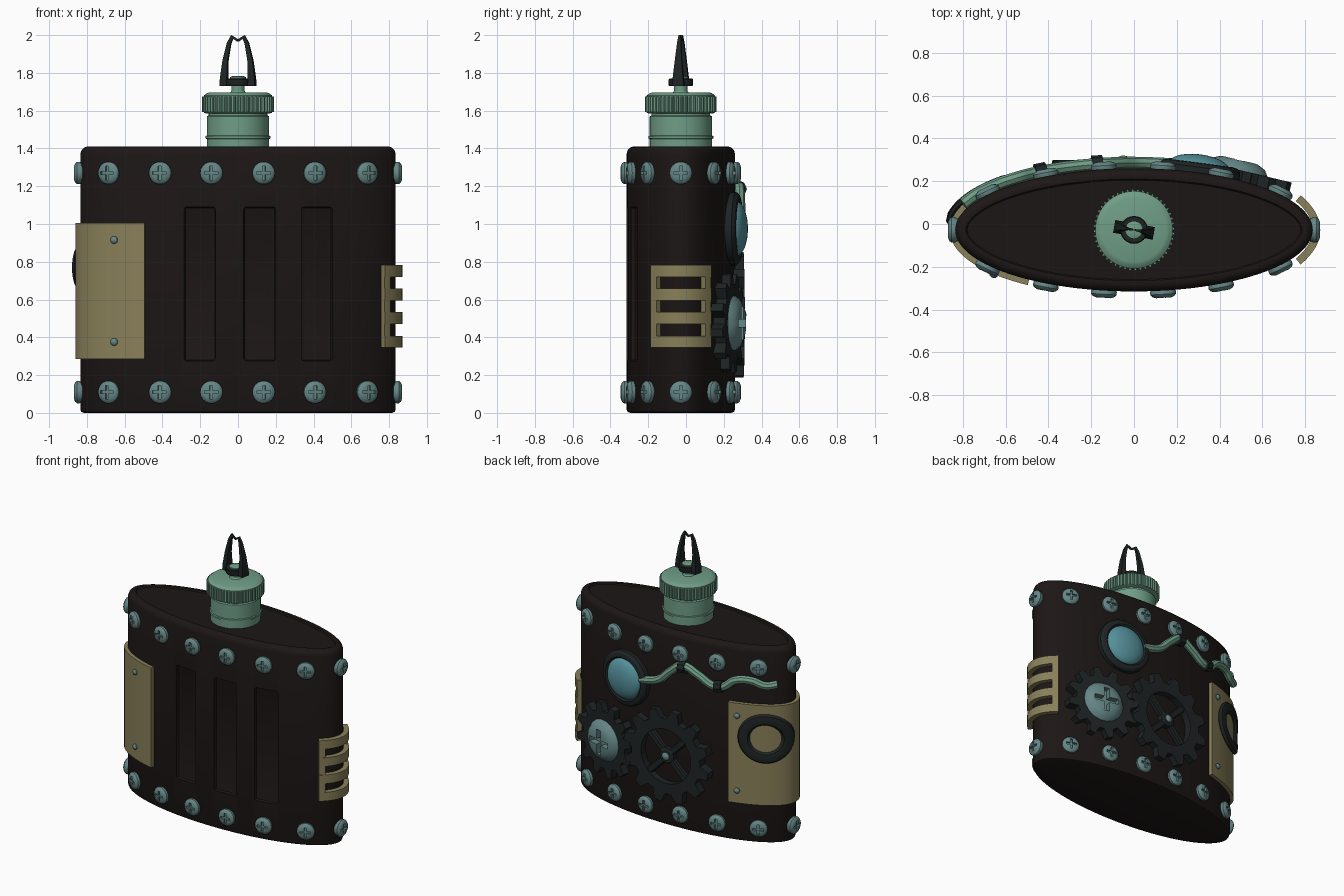
import bpy, bmesh
from math import sin, cos, pi, acos, hypot, radians
from mathutils import Vector, Matrix

if "Cube" in bpy.data.objects:
    bpy.data.objects.remove(bpy.data.objects["Cube"])

A, B, CY = 0.835, 0.2875, -0.0275      # body ellipse


def mat(name, *rgb):
    m = bpy.data.materials.new(name)
    m.diffuse_color = (*rgb, 1)
    m.use_nodes = True
    m.node_tree.nodes["Principled BSDF"].inputs["Base Color"].default_value = m.diffuse_color
    return m


LEATHER = mat("dark_brown", 0.012, 0.008, 0.008)
GREEN = mat("green_metal", 0.16, 0.34, 0.24)
BRASS = mat("brass", 0.25, 0.215, 0.10)
STEEL = mat("blue_steel", 0.13, 0.24, 0.24)
GLASS = mat("blue_glass", 0.09, 0.28, 0.33)
IRON = mat("black_iron", 0.013, 0.017, 0.017)


def normal(t, a=A, b=B):
    return Vector((cos(t) / a, sin(t) / b, 0)).normalized()


def pt(t, z, off=0.0, a=A, b=B):
    return Vector((a * cos(t), CY + b * sin(t), z)) + normal(t, a, b) * off


def tx(x, side=1):
    return side * acos(x / A)


def walk(t, s):
    for _ in range(40):
        t += s / 40 / hypot(A * sin(t), B * cos(t))
    return t


def add(name, mesh, m=None):
    ob = bpy.data.objects.new(name, mesh)
    bpy.context.collection.objects.link(ob)
    if m:
        mesh.materials.append(m)
    return ob


def loft(name, rings, m, closed=False):
    """Skin equal-sized rings of points; caps the ends unless closed."""
    bm = bmesh.new()
    vs = [[bm.verts.new(p) for p in r] for r in rings]
    n, k = len(rings), len(rings[0])
    for i in range(n if closed else n - 1):
        r, q = vs[i], vs[(i + 1) % n]
        for j in range(k):
            bm.faces.new((r[j], r[(j + 1) % k], q[(j + 1) % k], q[j]))
    if not closed:
        bm.faces.new(vs[0])
        bm.faces.new(vs[-1])
    bmesh.ops.recalc_face_normals(bm, faces=bm.faces)
    me = bpy.data.meshes.new(name)
    bm.to_mesh(me)
    bm.free()
    return add(name, me, m)


def lathe(name, profile, m, seg=32, at=(0, 0)):
    return loft(name, [[(at[0] + r * cos(2 * pi * j / seg), at[1] + r * sin(2 * pi * j / seg), z)
                        for j in range(seg)] for r, z in profile], m)


def patch(name, t0, t1, z0, z1, o0, o1, m, n=16, a=A, b=B):
    """Curved slab following the body wall."""
    ts = [t0 + (t1 - t0) * i / n for i in range(n + 1)]
    return loft(name, [[pt(t, z, o, a, b) for z, o in ((z0, o0), (z1, o0), (z1, o1), (z0, o1))]
                       for t in ts], m)


def place(ob, t, z, off=0.0, scale=(1, 1, 1), spin=0.0):
    n, up = normal(t), Vector((0, 0, 1))
    rot = Matrix((up.cross(n), up, n)).transposed().to_4x4()
    ob.matrix_world = (Matrix.Translation(pt(t, z, off)) @ rot @ Matrix.Rotation(spin, 4, 'Z')
                       @ Matrix.Diagonal((*scale, 1)))
    return ob


def bake(ob):
    bpy.context.view_layer.update()
    me = bpy.data.meshes.new_from_object(ob.evaluated_get(bpy.context.evaluated_depsgraph_get()))
    ob.modifiers.clear()
    ob.data = me


def cut(ob, cutters):
    for c in cutters:
        md = ob.modifiers.new("cut", 'BOOLEAN')
        md.operation, md.solver, md.object = 'DIFFERENCE', 'EXACT', c
    bake(ob)
    for c in cutters:
        bpy.data.objects.remove(c)


def tube(name, pts, r, m):
    cu = bpy.data.curves.new(name, 'CURVE')
    cu.dimensions, cu.bevel_depth, cu.bevel_resolution = '3D', r, 2
    cu.resolution_u, cu.use_fill_caps = 5, True
    sp = cu.splines.new('BEZIER')
    sp.bezier_points.add(len(pts) - 1)
    for bp, p in zip(sp.bezier_points, pts):
        bp.co = p
        bp.handle_left_type = bp.handle_right_type = 'AUTO'
    tmp = bpy.data.objects.new("tmp", cu)
    bpy.context.collection.objects.link(tmp)
    bpy.context.view_layer.update()
    me = bpy.data.meshes.new_from_object(tmp.evaluated_get(bpy.context.evaluated_depsgraph_get()))
    bpy.data.objects.remove(tmp)
    me.materials.clear()
    return add(name, me, m)


# Flask body with three recessed front panels
prof = [(0.02, 0), (0.005, 0.006), (0, 0.02), (0, 1.37), (0.006, 1.39), (0.02, 1.405),
        (0.035, 1.41), (0.05, 1.408), (0.056, 1.40)]
body = loft("flask_body", [[pt(2 * pi * j / 96, z, -i) for j in range(96)] for i, z in prof], LEATHER)
cutters = []
for x0, x1 in ((-0.285, -0.12), (0.03, 0.2), (0.335, 0.5)):
    c = patch("panel_cutter", tx(x0, -1), tx(x1, -1), 0.275, 1.09, -0.025, 0.05, LEATHER, 6)
    bv = c.modifiers.new("bevel", 'BEVEL')
    bv.width, bv.segments, bv.limit_method = 0.014, 2, 'ANGLE'
    c.hide_render = True
    bake(c)
    cutters.append(c)
cut(body, cutters)

# Neck, knurled cap and stem
C = (0, CY)
lathe("neck", [(0.165, 1.39), (0.165, 1.45), (0.172, 1.453), (0.172, 1.465), (0.165, 1.468),
               (0.165, 1.57), (0.155, 1.575), (0.155, 1.60)], GREEN, 40, C)
lathe("cap_core", [(0.17, 1.585), (0.181, 1.59), (0.181, 1.68), (0.165, 1.692), (0.15, 1.697)], GREEN, 48, C)
N = 48
loft("cap_knurl", [[(r * cos(2 * pi * (j + .5) / (4 * N)), CY + r * sin(2 * pi * (j + .5) / (4 * N)), z)
                    for j in range(4 * N) for r in [0.19 if j % 4 < 2 else 0.178]]
                   for z in (1.592, 1.675)], GREEN)
lathe("stem", [(0.045, 1.69), (0.035, 1.705), (0.035, 1.765), (0.042, 1.77), (0.042, 1.778), (0.03, 1.783)], GREEN, 20, C)

# Lanyard clip: collar and two tapered prongs
spin = Matrix.Translation((0, CY, 0)) @ Matrix.Rotation(radians(-10), 4, 'Z')
lathe("clip_collar", [(0.062, 1.73), (0.065, 1.735), (0.065, 1.765), (0.06, 1.77)], IRON, 24, C)
secs = [(0.05, 1.73, 0.094, 1.73, 0.03), (0.056, 1.77, 0.093, 1.77, 0.028), (0.054, 1.86, 0.08, 1.87, 0.018),
        (0.037, 1.955, 0.058, 1.96, 0.01), (0.026, 1.98, 0.036, 2.0, 0.006), (0.002, 1.965, 0.002, 1.98, 0.004)]
for s, side in ((-1, "left"), (1, "right")):
    loft("clip_prong_" + side, [[spin @ Vector(p) for p in ((s * xi, -h, zi), (s * xi, h, zi),
                                                            (s * xo, h, zo), (s * xo, -h, zo))]
                                for xi, zi, xo, zo, h in secs], IRON)

# Cross-head screws around both ends of the body
screw = lathe("screw", [(0.053, -0.012), (0.06, 0.004), (0.06, 0.017), (0.052, 0.027), (0.035, 0.034)], STEEL, 18)
arms = []
for hx, hy in ((0.036, 0.008), (0.008, 0.036)):
    arms.append(loft("cross_cutter", [[(-hx, -hy, z), (hx, -hy, z), (hx, hy, z), (-hx, hy, z)]
                                      for z in (0.018, 0.06)], STEEL))
cut(screw, arms)
head = screw.data
bpy.data.objects.remove(screw)


def add_screw(name, *args, **kw):
    return place(bpy.data.objects.new(name, head), *args, **kw)


spots = [tx(x, s) for s in (-1, 1) for x in (-0.68, -0.41, -0.14, 0.135, 0.405, 0.68)] + [0, pi]
for z, row in ((0.11, "lower"), (1.27, "upper")):
    for i, t in enumerate(spots):
        ob = add_screw(f"{row}_screw_{i + 1}", t, z)
        bpy.context.collection.objects.link(ob)


def rivet(name, t, z, off, r=0.02):
    place(lathe(name, [(r, -0.01), (r, 0.006), (r * .7, 0.014), (r * .2, 0.018)], STEEL, 12), t, z, off)


# Brass plate wrapped around the left edge, with rivets and an iron ring
patch("side_plate", tx(-0.49), 2 * pi - tx(-0.49), 0.285, 1.005, -0.005, 0.026, BRASS, 40)
for z in (0.375, 0.915):
    rivet("plate_rivet_front", tx(-0.645, -1), z, 0.026)
    rivet("plate_rivet_back", tx(-0.55), z, 0.026)
rings = []
for i in range(36):
    u = 2 * pi * i / 36
    ring = []
    for k in range(8):
        v = 2 * pi * k / 8
        r = 0.138 + 0.04 * cos(v)
        ring.append(pt(walk(tx(-0.72), r * cos(u)), 0.77 + r * sin(u), 0.034 + 0.022 * sin(v)))
    rings.append(ring)
loft("plate_ring", rings, IRON, closed=True)

# Brass vent on the right edge
V = dict(a=0.865, b=0.355)
for z in (0.345, 0.47, 0.595, 0.72):
    patch("vent_bar", -0.46, 0.46, z, z + 0.063, -0.03, 0.005, BRASS, **V)
for t in (-0.46, 0.37):
    patch("vent_side", t, t + 0.09, 0.346, 0.782, -0.03, 0.002, BRASS, 4, **V)


# Gears on the back
def gear(name, teeth, root, tip, inner, x, z, lo, hi, spin=0.0):
    n = teeth * 4
    loops = []
    for h, outer in ((lo, True), (hi, True), (hi, False), (lo, False)):
        loop = []
        for j in range(n):
            w = 2 * pi * (j + (0.12, -0.12, 0.12, -0.12)[j % 4]) / n
            r = (root, tip, tip, root)[j % 4] if outer else inner
            loop.append((r * cos(w), r * sin(w), h))
        loops.append(loop)
    place(loft(name, loops, IRON, closed=True), tx(x), z, spin=spin)


gear("knob_gear", 12, 0.205, 0.265, 0.10, 0.47, 0.475, -0.02, 0.045)
knob = add_screw("gear_knob", tx(0.47), 0.475, 0.0, scale=(2.45, 2.45, 2.7))
bpy.context.collection.objects.link(knob)
gear("spoked_gear", 12, 0.27, 0.335, 0.195, -0.05, 0.52, -0.02, 0.045, 0.13)
for k in range(2):
    bar = loft("gear_spoke", [[(-0.21, -w, h), (0.21, -w, h), (0.21, w, h), (-0.21, w, h)]
                              for w, h in ((0.024, -0.01), (0.024, 0.025), (0.016, 0.034))], IRON)
    place(bar, tx(-0.05), 0.52, spin=pi / 4 + k * pi / 2)
place(lathe("gear_hub", [(0.055, -0.01), (0.055, 0.035), (0.045, 0.042)], IRON, 20), tx(-0.05), 0.52)
rivet("gear_hub_rivet", tx(-0.05), 0.52, 0.042, 0.028)

# Glass dome in an iron bezel
place(lathe("dome_bezel", [(0.195, -0.03), (0.195, 0.025), (0.18, 0.04), (0.155, 0.045), (0.14, 0.03)], IRON, 36),
      tx(0.3), 0.975)
place(lathe("glass_dome", [(0.145 * cos(a), 0.025 + 0.06 * sin(a)) for a in (i * pi / 14.2 for i in range(8))],
            GLASS, 36), tx(0.3), 0.975)

# Green pipe with iron clamps
path = [(0.16, 1.01), (0.02, 1.05), (-0.08, 1.14), (-0.17, 1.20), (-0.28, 1.16), (-0.40, 1.10), (-0.46, 1.11),
        (-0.54, 1.17), (-0.64, 1.18), (-0.72, 1.15), (-0.78, 1.16)]
tube("pipe", [pt(tx(x), z, 0.026) for x, z in path], 0.028, GREEN)
for ends in (((-0.145, 1.185), (-0.195, 1.19)), ((-0.405, 1.10), (-0.455, 1.11))):
    tube("pipe_clamp", [pt(tx(x), z, 0.026) for x, z in ends], 0.041, IRON)

# Smooth shading with sharp edges kept
for ob in bpy.context.scene.objects:
    ob.select_set(ob.type == 'MESH')
bpy.context.view_layer.objects.active = body
bpy.ops.object.shade_smooth_by_angle(angle=radians(32))
